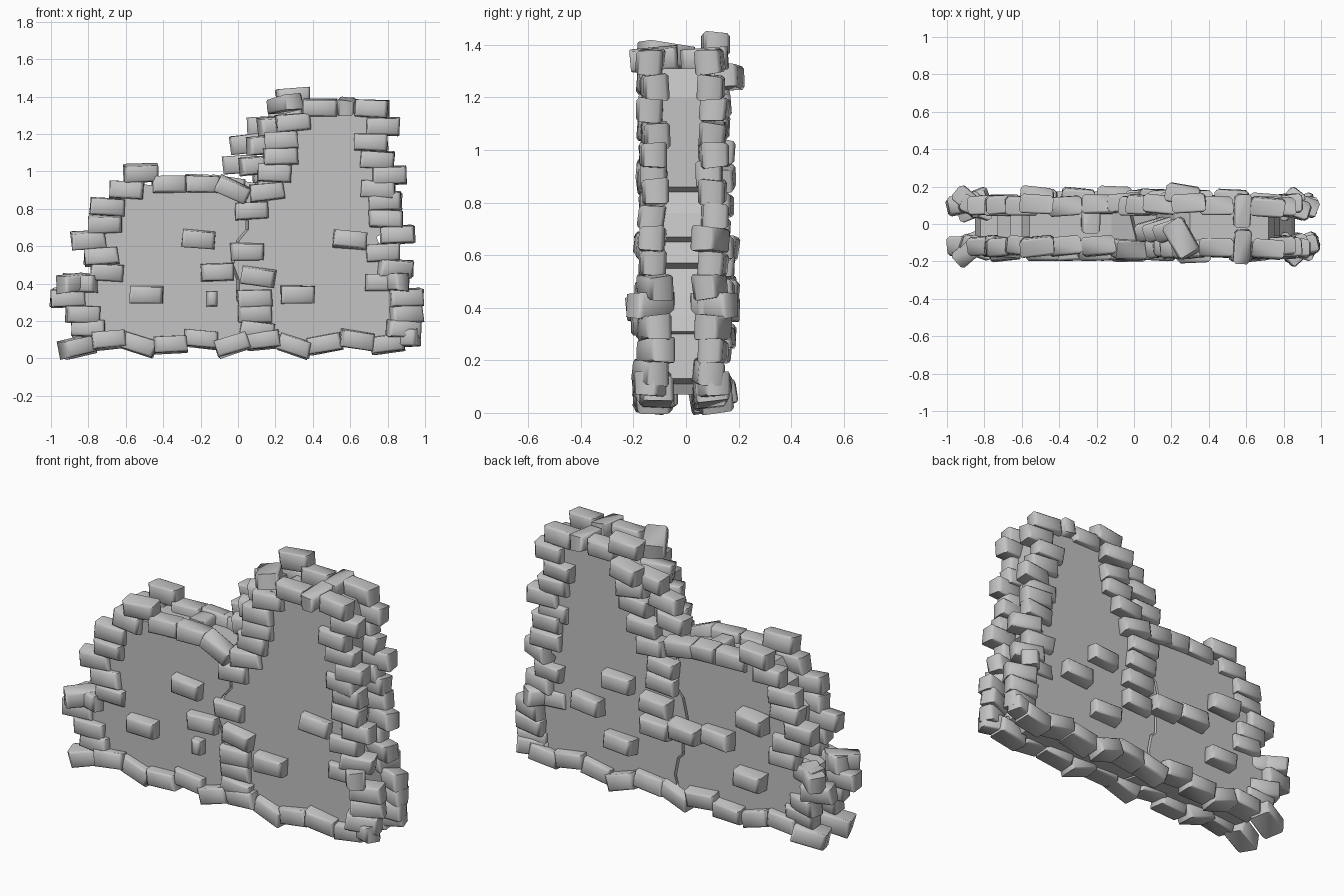
import bpy
import bmesh
import random
from math import radians
from mathutils import Euler, Matrix, Vector

rng = random.Random(7)
if "Cube" in bpy.data.objects:
    bpy.data.objects.remove(bpy.data.objects["Cube"], do_unlink=True)

# Single stone colour
stone_grey = bpy.data.materials.new("stone_grey")
stone_grey.use_nodes = True
colour = (.55, .55, .55, 1)
stone_grey.diffuse_color = colour
stone_grey.node_tree.nodes["Principled BSDF"].inputs["Base Color"].default_value = colour

# Depths of the slab faces and of the stones set on the front and back
SLAB_FRONT, SLAB_BACK = -.135, .11
FRONT, BACK = -.125, .097


def add_object(name, bm, smooth):
    mesh = bpy.data.meshes.new(name)
    bmesh.ops.recalc_face_normals(bm, faces=bm.faces[:])
    bm.to_mesh(mesh)
    bm.free()
    mesh.materials.append(stone_grey)
    if smooth:
        mesh.shade_smooth()
        mesh.set_sharp_from_angle(angle=radians(60))
    obj = bpy.data.objects.new(name, mesh)
    bpy.context.collection.objects.link(obj)


def wall_slab(name, outline):
    """Extrude an xz outline through the wall; the crack runs askew."""
    bm = bmesh.new()
    face = bm.faces.new([bm.verts.new((x, SLAB_FRONT, z)) for x, z in outline])
    result = bmesh.ops.extrude_face_region(bm, geom=[face])
    for v in result["geom"]:
        if isinstance(v, bmesh.types.BMVert):
            v.co.y = SLAB_BACK
            if abs(v.co.x) < .07:
                v.co.x -= .06
    add_object(name, bm, False)


def stone(name, x, y, z, tilt=0, yaw=0, roll=0, size=(.178, .1, .1)):
    """A worn block: upright corners cut off, outer face tapered."""
    bm = bmesh.new()
    bmesh.ops.create_cube(bm, size=1)
    outward = 1 if y > 0 else -1
    for v in bm.verts:
        if v.co.y * outward > 0:
            v.co.z *= .86
        for axis in range(3):
            v.co[axis] *= rng.uniform(.94, 1.06)
    bmesh.ops.scale(bm, verts=bm.verts[:], vec=size)
    for axis, offset in ((2, .016), (0, .01)):
        rims = [e for e in bm.edges
                if abs((e.verts[0].co - e.verts[1].co).normalized()[axis]) > .8]
        bmesh.ops.bevel(bm, geom=rims, offset=offset, segments=1,
                        profile=.5, affect='EDGES')
    turn = Euler((radians(roll), radians(-tilt), radians(yaw))).to_matrix().to_4x4()
    bm.transform(Matrix.Translation(Vector((x, y, z))) @ turn)
    add_object(name, bm, True)


def course(name, places, y, tilts=None, size=(.178, .1, .1)):
    """Lay stones at (x, z) places at depth y."""
    for i, (x, z) in enumerate(places):
        tilt = tilts[i % len(tilts)] if tilts else rng.uniform(-4, 4)
        yaw = rng.uniform(-6, 6)
        if abs(x) > .82:
            yaw = rng.uniform(-22, 22)
        depth = y + rng.uniform(-.012, .012)
        stone(name, x, depth, z, tilt, yaw, rng.uniform(-7, 7), size)


# Two wall slabs parted by a jagged crack
crack = [(.02, .07), (.05, .18), (.03, .28), (0, .31), (0, .42), (-.03, .5),
         (0, .63), (.05, .69), (.05, .76), (.03, .88)]
gap = .007
low_outline = [(x - gap, z) for x, z in crack] + [
    (-.12, .92), (-.56, .93), (-.6, .86), (-.66, .84), (-.66, .74),
    (-.73, .7), (-.73, .58), (-.69, .56), (-.69, .43), (-.82, .4),
    (-.85, .29), (-.8, .27), (-.8, .08)]
high_outline = [(x + gap, z) for x, z in crack] + [
    (.12, .95), (.17, 1.12), (.22, 1.25), (.3, 1.31), (.72, 1.31),
    (.75, 1.2), (.75, .86), (.72, .84), (.76, .76), (.78, .67), (.74, .65),
    (.77, .57), (.73, .55), (.78, .45), (.84, .37), (.86, .31), (.82, .3),
    (.84, .13), (.78, .11), (.76, .07)]
wall_slab("low_wall_slab", low_outline)
wall_slab("high_wall_slab", high_outline)

# Edge courses shared by both faces
left_edge = [(-.8, .16), (-.83, .235), (-.91, .32), (-.84, .4), (-.7, .46),
             (-.73, .545), (-.8, .63), (-.71, .715), (-.7, .81), (-.595, .9)]
low_top = [(-.52, .99), (-.37, .93), (-.19, .93)]
right_edge = [(.715, 1.335), (.775, 1.24), (.71, 1.155), (.745, 1.06),
              (.81, .98), (.75, .905), (.785, .84), (.79, .745), (.855, .66),
              (.775, .565), (.84, .48), (.77, .405), (.9, .325),
              (.895, .235), (.885, .155)]
foot_heights = [.062, .1, .075, .075, .105, .075, .1, .07, .08, .1, .08]
foot_tilts = [12, 5, -18, 2, -5, 18, 6, -18, 10, -9, 8]
foot = [(-.86 + .166 * i, z) for i, z in enumerate(foot_heights)]
for side, y in ((-1, FRONT), (1, BACK)):
    course("left_edge_stone", left_edge, y)
    course("low_top_stone", low_top, y, [2, 1, -2])
    course("right_edge_stone", right_edge, y)
    course("foot_stone", foot, y, foot_tilts, (.178, .13, .1))
    stone("right_foot_stone", .88, y, .11, 3, side * 20)
    stone("high_top_stone", .44, y, 1.34)
    # Skewed stones rounding off the wall ends
    stone("left_end_stone", -.88, y + side * .02, .4, 5, side * -40)
    stone("right_end_stone", .83, y + side * .01, .41, 0, side * 50)

# Stepped slope between the low and high parts
front_slope = [(-.03, .9), (.075, .79), (.155, .89), (.195, .99),
               (.23, 1.08), (.23, 1.165), (.295, 1.26)]
back_slope = [(-.06, .92), (.05, .79), (.06, .69), (.11, .89), (.17, .99),
              (.23, 1.09), (.25, 1.18)]
outer_slope = [(.01, 1.04), (.05, 1.15), (.14, 1.24)]
course("front_slope_stone", front_slope, FRONT, [-24, 3, 6, -3, 2, 3, 5])
course("back_slope_stone", back_slope, .125, [-8, 3, 4])
course("outer_slope_stone", outer_slope, .1, [4, 6, 3])
stone("back_slope_stone", .26, .16, 1.28, 4, -10)
stone("back_peak_stone", .295, .11, 1.395, 5, 4)
for x, z in [(.1, 1.03), (.14, 1.14), (.2, 1.24)]:
    stone("middle_slope_stone", x, -.03, z, 4, rng.uniform(5, 20))

# Cap stones laid across the wall
stone("slope_cap_stone", .25, -.08, 1.36, 8, -60, 4, (.2, .125, .09))
stone("low_cap_stone", -.23, .04, .93, 0, 88, 3, (.18, .1, .09))
for y in (-.12, .07):
    stone("high_cap_stone", .58, y, 1.345, 4, 86, 3, (.18, .09, .09))

# Stones showing in the wall faces and beside the crack
front_field = [(-.21, .635), (-.49, .34), (-.11, .46), (.32, .34), (.6, .635)]
high_back_field = [(.52, .455), (.33, .625), (.315, .285)]
low_back_field = [(-.1, .46), (-.3, .48), (-.52, .63), (-.5, .295)]
front_crack = [(.05, .57), (.11, .435), (.09, .32), (.09, .24), (.1, .15)]
back_crack = [(.09, .56), (.09, .43)]
course("front_field_stone", front_field, -.145, [-5, 0, 2, 0, -5])
course("high_back_field_stone", high_back_field, .125, [4, 3, 2])
course("low_back_field_stone", low_back_field, .145, [3, 2])
course("front_crack_stone", front_crack, -.135, [0, -8, 2])
course("back_crack_stone", back_crack, .125)
stone("small_field_stone", -.14, -.14, .32, size=(.06, .1, .09))
